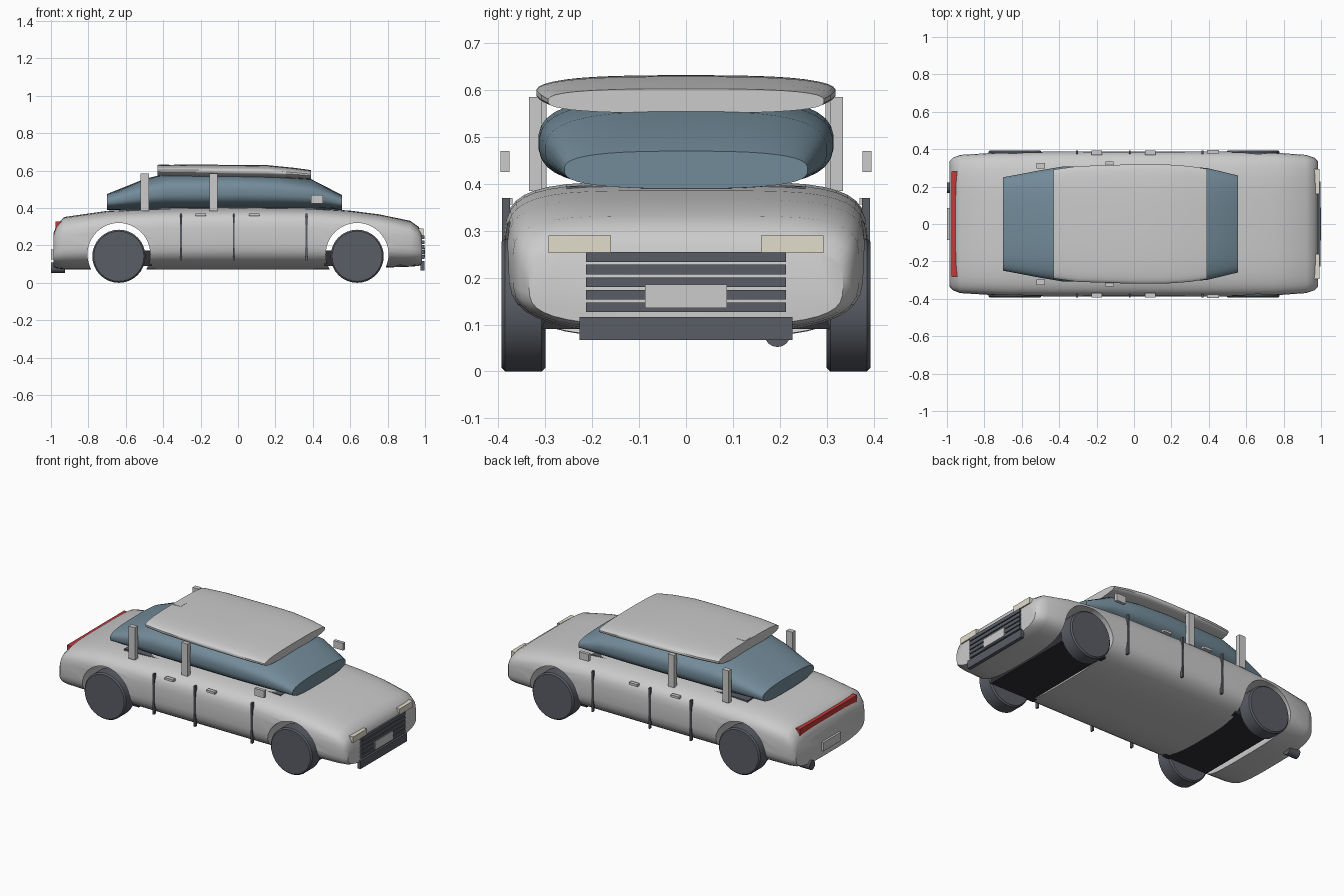
import bpy, bmesh, math
from mathutils import Matrix

if "Cube" in bpy.data.objects:
    bpy.data.objects.remove(bpy.data.objects["Cube"])


def material(name, rgb):
    m = bpy.data.materials.new(name)
    m.diffuse_color = (*rgb, 1)
    m.use_nodes = True
    m.node_tree.nodes["Principled BSDF"].inputs["Base Color"].default_value = m.diffuse_color
    return m


DARK = material("dark_trim", (0.10, 0.11, 0.13))
BLACK = material("underbody", (0.03, 0.03, 0.035))
GLASS = material("glass", (0.17, 0.26, 0.32))
RED = material("red_lens", (0.55, 0.04, 0.04))
CREAM = material("lamp_lens", (0.75, 0.72, 0.60))


def finish(name, bm, mat=None, smooth=False):
    bmesh.ops.recalc_face_normals(bm, faces=bm.faces)
    me = bpy.data.meshes.new(name)
    bm.to_mesh(me)
    bm.free()
    ob = bpy.data.objects.new(name, me)
    bpy.context.collection.objects.link(ob)
    if mat:
        me.materials.append(mat)
    if smooth:
        smooth_shade(ob)
    return ob


def activate(ob):
    bpy.ops.object.select_all(action='DESELECT')
    ob.select_set(True)
    bpy.context.view_layer.objects.active = ob


def smooth_shade(ob):
    activate(ob)
    bpy.ops.object.shade_smooth_by_angle(angle=math.radians(40))


def box(name, x, y, z, mat=None):
    """Box from (min, max) ranges."""
    bm = bmesh.new()
    bmesh.ops.create_cube(bm, size=1)
    for v in bm.verts:
        for i, (lo, hi) in enumerate((x, y, z)):
            v.co[i] = lo + (v.co[i] + 0.5) * (hi - lo)
    return finish(name, bm, mat)


def sides(name, x, y, z, mat=None):
    """Mirrored pair of boxes on both sides of the car."""
    box(name + "_left", x, y, z, mat)
    box(name + "_right", x, (-y[1], -y[0]), z, mat)


def cylinder(name, axis, centre, r, depth, mat=None, segs=32, bevel=0):
    bm = bmesh.new()
    bmesh.ops.create_cone(bm, cap_ends=True, segments=segs, radius1=r, radius2=r, depth=depth)
    if bevel:
        rims = [e for e in bm.edges if abs(e.verts[0].co.z - e.verts[1].co.z) < 1e-5]
        bmesh.ops.bevel(bm, geom=rims, offset=bevel, segments=1, affect='EDGES')
    rot = Matrix.Rotation(math.pi / 2, 4, 'X' if axis == 'Y' else 'Y')
    bmesh.ops.transform(bm, matrix=Matrix.Translation(centre) @ rot, verts=bm.verts)
    return finish(name, bm, mat, True)


def loft(name, stations, n_top, n_low, mat=None, segs=40):
    """Skin of rounded sections; each station is x, half width, bottom, top."""
    bm = bmesh.new()
    rings = []
    for x, hw, lo, hi in stations:
        ring = []
        for i in range(segs):
            a = 2 * math.pi * (i + 0.5) / segs
            c, s = math.cos(a), math.sin(a)
            n = n_top if s > 0 else n_low
            y = hw * math.copysign(abs(c) ** (2 / n), c)
            z = (lo + hi) / 2 + (hi - lo) / 2 * math.copysign(abs(s) ** (2 / n), s)
            ring.append(bm.verts.new((x, y, z)))
        rings.append(ring)
    for a, b in zip(rings, rings[1:]):
        for i in range(segs):
            j = (i + 1) % segs
            bm.faces.new((a[i], a[j], b[j], b[i]))
    bm.faces.new(rings[0])
    bm.faces.new(rings[-1])
    return finish(name, bm, mat, mat is not None)


# Main body with wheel arches cut right through
body = loft("body", [
    (-.987, .335, .085, .265), (-.968, .355, .077, .312), (-.93, .37, .072, .352),
    (-.7, .384, .07, .385), (-.4, .388, .07, .40), (0, .389, .07, .405),
    (.4, .388, .07, .40), (.6, .386, .074, .386), (.75, .382, .08, .367),
    (.92, .37, .086, .332), (.965, .355, .09, .30), (.985, .335, .098, .265)], 4.6, 3.2)
for x in (-.637, .637):
    cutter = cylinder("arch_cutter", 'Y', (x, 0, .152), .168, 1.2, segs=48)
    cutter.hide_render = True
    mod = body.modifiers.new("arch", 'BOOLEAN')
    mod.operation, mod.solver, mod.object = 'DIFFERENCE', 'EXACT', cutter
    activate(body)
    bpy.ops.object.modifier_apply(modifier=mod.name)
    bpy.data.objects.remove(cutter)
smooth_shade(body)

# Glass cabin and roof shell
loft("cabin_glass", [
    (-.70, .25, .39, .475), (-.5, .288, .388, .555), (-.38, .308, .388, .585),
    (0, .315, .388, .59), (.2, .313, .388, .58), (.39, .30, .388, .555),
    (.555, .26, .39, .47)], 2.8, 2.8, GLASS)
roof = loft("roof", [
    (-.43, .292, .568, .63), (-.3, .31, .565, .632), (0, .32, .56, .631),
    (.16, .32, .558, .629), (.3, .31, .555, .615), (.39, .295, .551, .603)], 2.8, 2.8)
smooth_shade(roof)
box("roof_aerial", (-.425, -.37), (-.03, .03), (.60, .632))
box("belt_trim", (-.6, .47), (-.255, .255), (.38, .395), DARK)

# Wheels and the dark slabs between them
for label, x in (("rear", -.637), ("front", .637)):
    for side, s in (("left", 1), ("right", -1)):
        cylinder(f"{label}_wheel_{side}", 'Y', (x, s * .347, .142), .142, .094, DARK, bevel=.008)
    s = math.copysign(1, x)
    box(f"{label}_axle_slab", sorted((s * .462, s * .768)), (-.31, .31), (.09, .174), BLACK)

# Side details: pillars, mirrors, door seams, handles
sides("rear_pillar", (-.52, -.477), (.298, .327), (.385, .585))
sides("middle_pillar", (-.152, -.11), (.307, .335), (.385, .585))
sides("mirror", (.39, .455), (.376, .396), (.425, .47))
for i, x in enumerate((-.305, -.023, .367)):
    sides(f"door_seam_{i}", (x - .005, x + .005), (.375, .393), (.12, .37), DARK)
for i, x in enumerate((-.198, .087)):
    sides(f"door_handle_{i}", (x - .028, x + .028), (.37, .393), (.356, .37))

# Nose: lamps, grille bars, plate, lower bumper
sides("headlight", (.955, .993), (.16, .293), (.253, .29), CREAM)
for i in range(5):
    z = .137 + i * .0267
    box(f"grille_bar_{i}", (.975, .996), (-.213, .213), (z - .0105, z + .0105), DARK)
box("front_plate", (.98, 1.0), (-.087, .087), (.135, .185))
box("front_bumper", (.975, .997), (-.227, .227), (.067, .116), DARK)

# Tail: light bar, plate, exhaust
box("tail_light", (-.975, -.945), (-.28, .28), (.28, .327), RED)
box("rear_plate", (-1.0, -.98), (-.085, .085), (.125, .178))
cylinder("exhaust", 'X', (-.963, .195, .08), .028, .074, DARK, segs=16)
